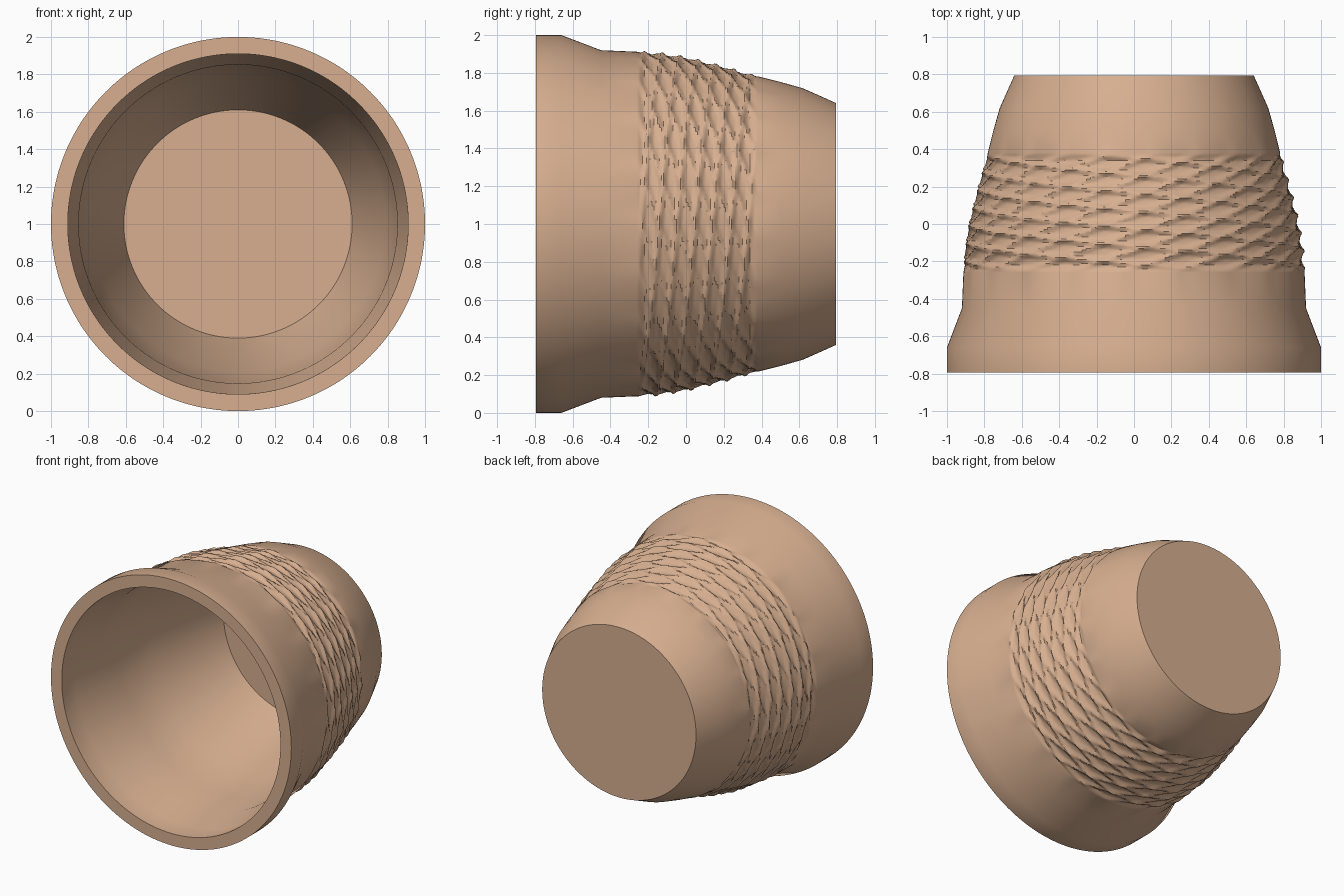
import bpy, bmesh, math

cube = bpy.data.objects.get("Cube")
if cube:
    bpy.data.objects.remove(cube, do_unlink=True)

SEGMENTS = 240
GRIP_START, GRIP_END, GRIP_ROWS = -0.26, 0.38, 64
STARTS = 20       # helical strands around the grip
PITCH = 0.095     # spacing of the grip rows
DEPTH = 0.024

# (y, radius) outlines: outside from rim to base, inside from base to rim
FRONT = [(-0.795, 1.0), (-0.66, 1.0), (-0.45, 0.92), (GRIP_START, 0.912)]
GRIP = [(GRIP_START, 0.912), (-0.15, 0.908), (0.0, 0.885), (0.2, 0.835), (GRIP_END, 0.782)]
BACK = [(GRIP_END, 0.782), (0.5, 0.752), (0.62, 0.718), (0.795, 0.64)]
INSIDE = [(0.7, 0.61), (0.55, 0.66), (0.1, 0.785), (-0.2, 0.848),
          (-0.45, 0.852), (-0.64, 0.908), (-0.795, 0.91)]


def interpolate(outline, y):
    for (y0, r0), (y1, r1) in zip(outline, outline[1:]):
        if y <= y1:
            return r0 + (r1 - r0) * (y - y0) / (y1 - y0)
    return outline[-1][1]


def ridge(phase):
    """Flat-topped ridge with a narrow groove, from 0 to 1."""
    t = min(1.0, abs((phase % 1.0) - 0.5) * 3.2)
    return 1.0 - t * t * (3 - 2 * t)


def grip_radius(y, angle):
    """Helical strands woven through circular rows."""
    turn = angle / math.tau
    strand = ridge(y / PITCH + STARTS * turn)
    row = ridge(y / PITCH - STARTS * turn / 4)
    fade = min(1.0, (y - GRIP_START) / 0.04, (GRIP_END - y) / 0.04)
    height = max(strand, row) * 0.6 + strand * row * 0.5
    return interpolate(GRIP, y) + DEPTH * max(fade, 0) * (height - 0.8)


def add_ring(bm, y, radius):
    ring = []
    for i in range(SEGMENTS):
        angle = math.tau * i / SEGMENTS
        r = radius(y, angle) if callable(radius) else radius
        ring.append(bm.verts.new((r * math.cos(angle), y, 1 + r * math.sin(angle))))
    return ring


def bridge(bm, a, b):
    for i in range(SEGMENTS):
        j = (i + 1) % SEGMENTS
        bm.faces.new((a[i], a[j], b[j], b[i]))


# Cup body: lathe around y, with the carved grip between front and back
grip_rows = [(GRIP_START + (GRIP_END - GRIP_START) * k / GRIP_ROWS, grip_radius)
             for k in range(1, GRIP_ROWS)]
bm = bmesh.new()
rings = [add_ring(bm, y, r) for y, r in FRONT + grip_rows + BACK]
outer_count = len(rings)
rings += [add_ring(bm, y, r) for y, r in INSIDE]
for k, (a, b) in enumerate(zip(rings, rings[1:])):
    if k != outer_count - 1:
        bridge(bm, a, b)
bridge(bm, rings[-1], rings[0])              # front lip
bm.faces.new(rings[outer_count - 1])         # outer base
bm.faces.new(rings[outer_count])             # inner floor
bmesh.ops.recalc_face_normals(bm, faces=bm.faces)

mesh = bpy.data.meshes.new("cup_body")
bm.to_mesh(mesh)
bm.free()
cup = bpy.data.objects.new("cup_body", mesh)
bpy.context.collection.objects.link(cup)

# Tan finish
tan = bpy.data.materials.new("tan")
tan.use_nodes = True
color = (0.68, 0.43, 0.28, 1)
tan.diffuse_color = color
tan.node_tree.nodes["Principled BSDF"].inputs["Base Color"].default_value = color
mesh.materials.append(tan)

bpy.ops.object.select_all(action="DESELECT")
cup.select_set(True)
bpy.context.view_layer.objects.active = cup
bpy.ops.object.shade_smooth_by_angle(angle=math.radians(30))
